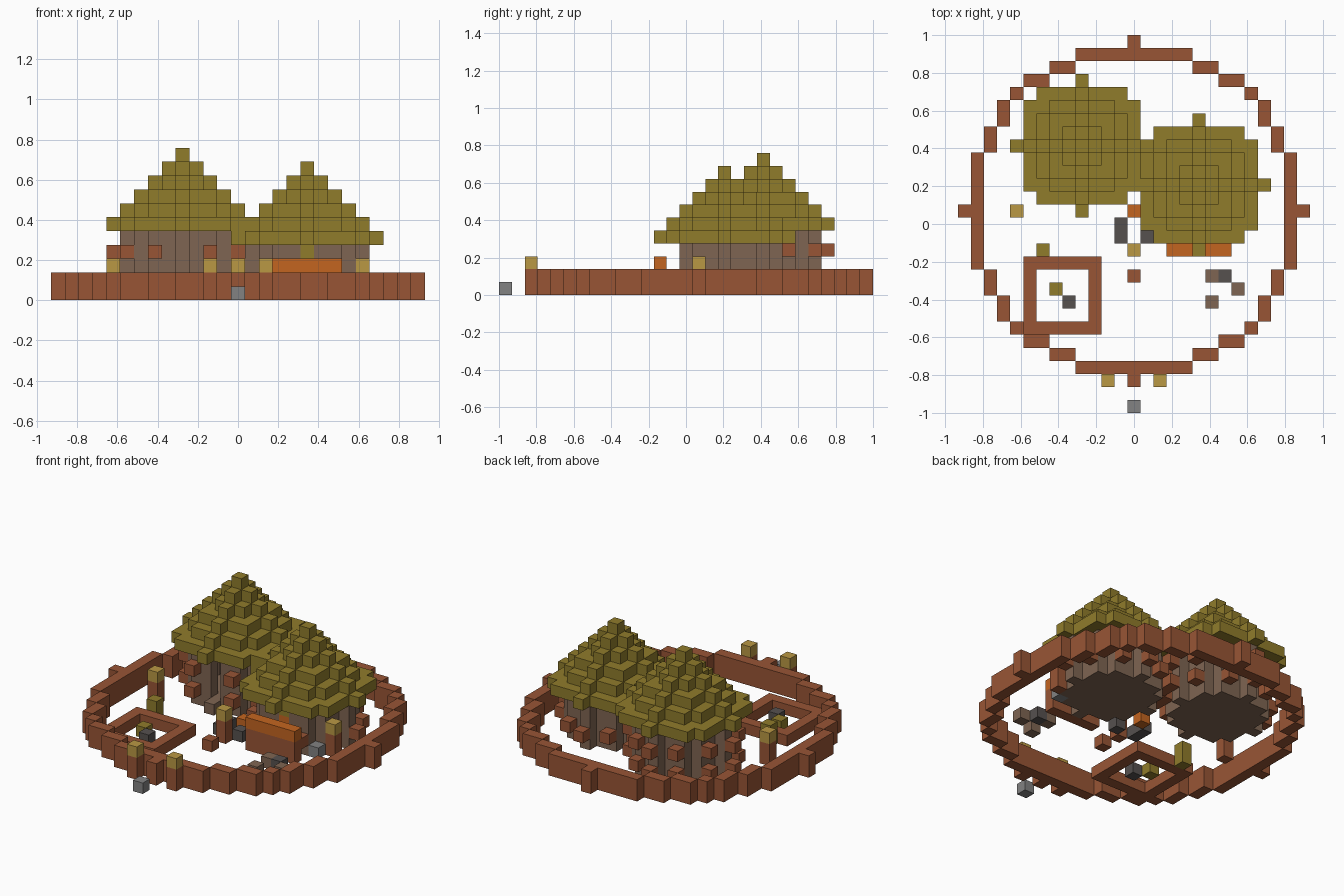
import bpy, bmesh, math

U = 2 / 29  # block size

cube = bpy.data.objects.get("Cube")
if cube:
    bpy.data.objects.remove(cube, do_unlink=True)


def material(name, rgb):
    def linear(c):
        c /= 255
        return c / 12.92 if c <= 0.04 else ((c + 0.055) / 1.055) ** 2.4
    col = [linear(c) for c in rgb] + [1]
    m = bpy.data.materials.new(name)
    m.use_nodes = True
    m.diffuse_color = col
    m.node_tree.nodes["Principled BSDF"].inputs["Base Color"].default_value = col
    return m


WOOD = material("red_brown_wood", (152, 85, 53))
THATCH = material("olive_thatch", (144, 124, 43))
WALL = material("grey_brown_clay", (127, 101, 82))
LAMP = material("tan_lamp", (186, 152, 68))
ORANGE = material("orange_cloth", (196, 101, 32))
STONE = material("grey_stone", (130, 130, 130))
DARK = material("dark_stone", (86, 81, 79))

AXES = [(1, 0, 0), (0, 1, 0), (0, 0, 1)]


def blocks(name, cells, mat):
    """Build the outer skin of a set of unit blocks."""
    cells = set(cells)
    bm = bmesh.new()
    verts = {}

    def vert(p):
        if p not in verts:
            verts[p] = bm.verts.new(((p[0] - 0.5) * U, (p[1] - 0.5) * U, p[2] * U))
        return verts[p]

    for c in sorted(cells):
        for a in range(3):
            for side in (0, 1):
                near = list(c)
                near[a] += 2 * side - 1
                if tuple(near) in cells:
                    continue
                b, d = (a + 1) % 3, (a + 2) % 3
                loop = []
                for s, t in ((0, 0), (1, 0), (1, 1), (0, 1)):
                    p = list(c)
                    p[a] += side
                    p[b] += s
                    p[d] += t
                    loop.append(vert(tuple(p)))
                bm.faces.new(loop if side else loop[::-1])
    me = bpy.data.meshes.new(name)
    bm.to_mesh(me)
    bm.free()
    me.materials.append(mat)
    ob = bpy.data.objects.new(name, me)
    bpy.context.collection.objects.link(ob)
    return ob


def disc(cx, cy, r):
    span = range(-r, r + 1)
    return {(cx + i, cy + j) for i in span for j in span if i * i + j * j <= r * r}


def raise_up(flat, low, high):
    return {(x, y, z) for x, y in flat for z in range(low, high)}


def eightfold(i, j):
    return {(s * a, t * b) for a, b in ((i, j), (j, i)) for s in (1, -1) for t in (1, -1)}


# Round village fence with four marker posts
ring = eightfold(13, 0)
for i in range(10):
    ring |= eightfold(i, round(math.sqrt(155 - i * i)))
blocks("village_fence", raise_up({(x, y + 1) for x, y in ring}, 0, 2), WOOD)

# Two round huts: centre and wall height
lamps = [(-9, 1), (0, -2), (9, 1), (-2, -12), (2, -12)]
roof = set()
for side, cx, cy, height in (("right", -4, 6, 5), ("left", 5, 3, 4)):
    shell = disc(cx, cy, 4) - disc(cx, cy, 3) - {(cx, cy - 4)}
    blocks(side + "_hut_walls",
           raise_up(shell, 0, height) | raise_up(disc(cx, cy, 4), 0, 1), WALL)
    for step in range(6):
        roof |= raise_up(disc(cx, cy, 5 - step), height + step, height + step + 1)
    pegs = (eightfold(4, 2) | eightfold(5, 0)) - {(0, -5)}
    flat = {(cx + x, cy + y) for x, y in pegs} - set(lamps)
    blocks(side + "_hut_pegs",
           {(x, y, z) for x, y in flat for z in range(1, height - 1, 2)}, WOOD)
blocks("thatched_roofs", roof, THATCH)

# Lamp posts
for n, spot in enumerate(lamps):
    blocks(f"lamp_post_{n}", raise_up({spot}, 0, 2), WOOD)
    blocks(f"lamp_{n}", raise_up({spot}, 2, 3), LAMP)

# Market counter and doorway
counter = {(x, -2) for x in range(3, 8)}
blocks("counter_base", raise_up(counter, 0, 2), WOOD)
blocks("counter_top", raise_up(counter, 2, 3), ORANGE)
blocks("door_curtain", raise_up({(5, 0)}, 1, 3), ORANGE)
blocks("door_lintel", raise_up({(5, 0)}, 3, 4), THATCH)

# Square animal pen
pen = {(x, y) for x in range(-8, -2) for y in range(-8, -2)
       if x in (-8, -3) or y in (-8, -3)}
blocks("pen_fence", raise_up(pen, 0, 1), WOOD)
blocks("pen_hay", raise_up({(-6, -5)}, 0, 1), THATCH)
blocks("pen_trough", raise_up({(-5, -6)}, 0, 1), DARK)
blocks("hay_stack", raise_up({(-7, -2)}, 0, 2), THATCH)

# Fire place, log and loose stones
blocks("fire", raise_up({(0, 1)}, 0, 1), ORANGE)
blocks("fire_stones", raise_up({(-1, 0), (-1, -1), (1, -1)}, 0, 1), DARK)
blocks("log_seat", raise_up({(0, -4)}, 0, 1), WOOD)
blocks("clay_rubble", raise_up({(6, -4), (8, -5), (6, -6)}, 0, 1), WALL)
blocks("dark_rubble", raise_up({(7, -4)}, 0, 1), DARK)
blocks("entrance_stone", raise_up({(0, -14)}, 0, 1), STONE)
blocks("hut_stone", raise_up({(8, 0)}, 0, 1), STONE)
